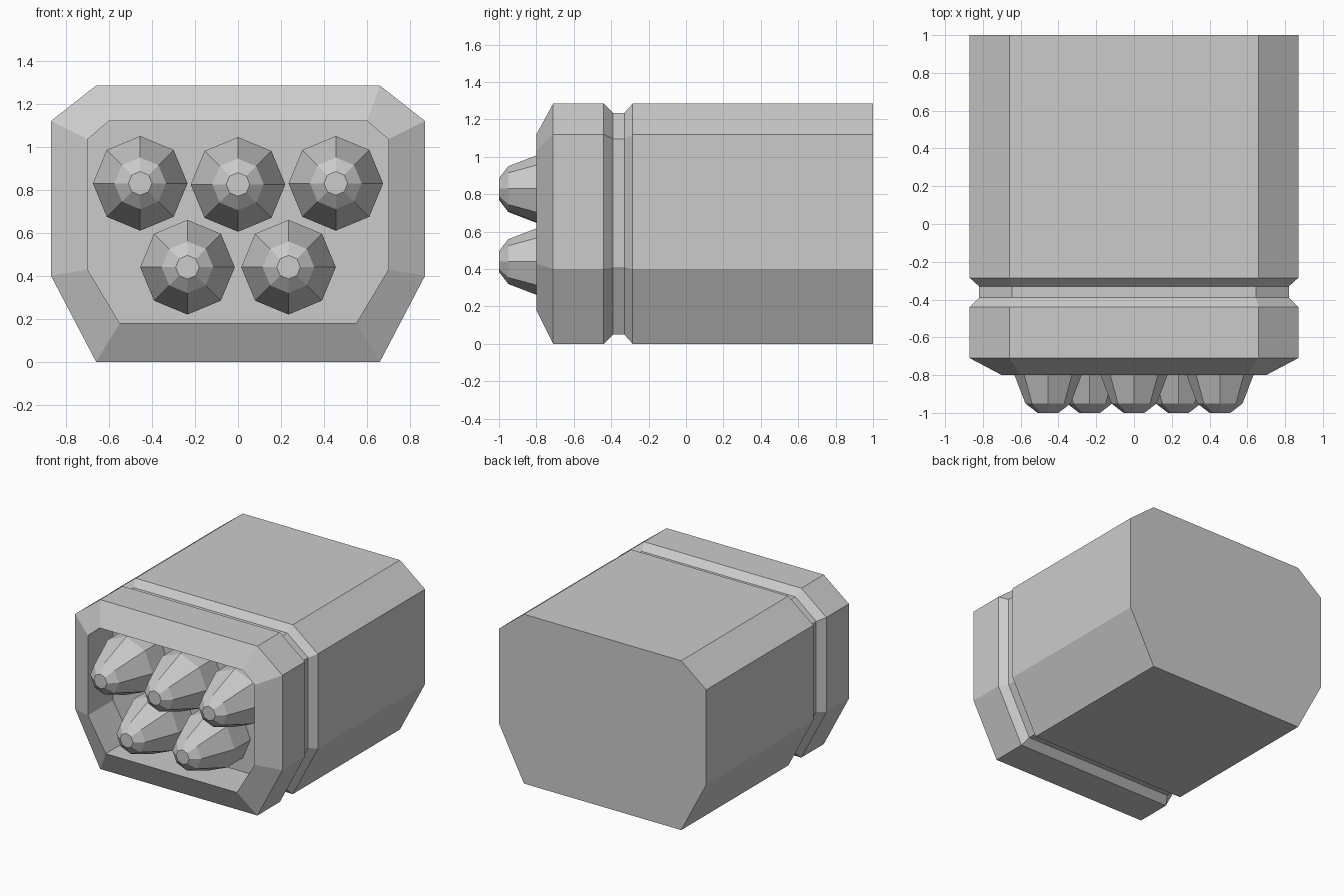
import bpy, bmesh, math

if "Cube" in bpy.data.objects:
    bpy.data.objects.remove(bpy.data.objects["Cube"])


def loft(name, rings):
    """Skin a closed solid through equal-length rings of 3D points."""
    bm = bmesh.new()
    loops = [[bm.verts.new(p) for p in ring] for ring in rings]
    n = len(loops[0])
    for a, b in zip(loops, loops[1:]):
        for i in range(n):
            j = (i + 1) % n
            bm.faces.new((a[i], a[j], b[j], b[i]))
    bm.faces.new(loops[0])
    bm.faces.new(loops[-1])
    bmesh.ops.recalc_face_normals(bm, faces=bm.faces[:])
    mesh = bpy.data.meshes.new(name)
    bm.to_mesh(mesh)
    bm.free()
    obj = bpy.data.objects.new(name, mesh)
    bpy.context.collection.objects.link(obj)
    return obj


def section(half, y):
    """Mirror a right-hand half outline into a full ring at depth y."""
    return [(x, y, z) for x, z in half] + [(-x, y, z) for x, z in reversed(half)]


# Pod housing: body, groove, bevelled rim and recessed front
outer = [(0.66, 0.0), (0.87, 0.40), (0.87, 1.12), (0.66, 1.285)]
groove = [(0.63, 0.05), (0.82, 0.41), (0.82, 1.095), (0.645, 1.235)]
rim = [(0.55, 0.18), (0.70, 0.43), (0.70, 1.035), (0.60, 1.12)]
stations = [(outer, 1.0), (outer, -0.285), (groove, -0.33), (groove, -0.39),
            (outer, -0.44), (outer, -0.71), (rim, -0.80), (rim, -0.50)]
loft("pod_housing", [section(half, y) for half, y in stations])

# Eight-sided warheads seated in the recess
profile = [(-0.49, 0.22), (-0.69, 0.22), (-0.95, 0.12), (-1.0, 0.055)]
centres = [(-0.455, 0.83), (0.0, 0.825), (0.455, 0.83), (-0.235, 0.44), (0.235, 0.44)]
for k, (cx, cz) in enumerate(centres, 1):
    loft(f"warhead_{k}", [[(cx + r * math.cos(i * math.pi / 4), y,
                            cz + r * math.sin(i * math.pi / 4)) for i in range(8)]
                          for y, r in profile])
